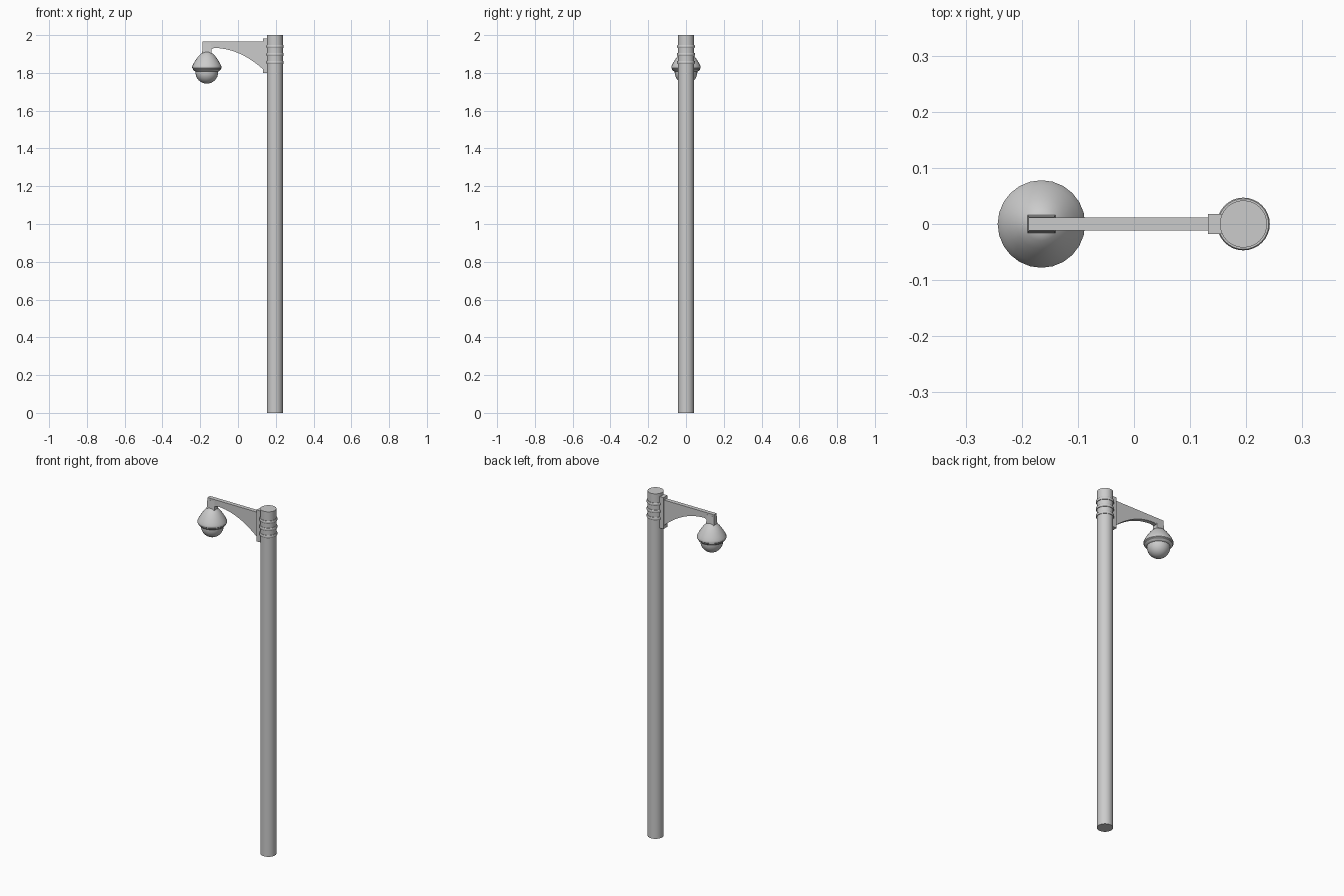
import bpy, bmesh, math

if "Cube" in bpy.data.objects:
    bpy.data.objects.remove(bpy.data.objects["Cube"])

POLE_X, CAM_X = 0.195, -0.165


def finish(name, bm, smooth=True):
    bmesh.ops.recalc_face_normals(bm, faces=bm.faces)
    me = bpy.data.meshes.new(name)
    bm.to_mesh(me)
    bm.free()
    ob = bpy.data.objects.new(name, me)
    bpy.context.collection.objects.link(ob)
    if smooth:
        bpy.context.view_layer.objects.active = ob
        ob.select_set(True)
        bpy.ops.object.shade_smooth_by_angle(angle=math.radians(35))
        ob.select_set(False)
    return ob


def lathe(name, x, profile, n):
    """Revolve (radius, z) points about a vertical axis; zero radius makes a pole."""
    bm = bmesh.new()
    rings = []
    for r, z in profile:
        k = n if r > 0 else 1
        rings.append([bm.verts.new((x + r * math.cos(2 * math.pi * i / n),
                                    r * math.sin(2 * math.pi * i / n), z)) for i in range(k)])
    for a, b in zip(rings, rings[1:]):
        for i in range(n):
            j = (i + 1) % n
            vs = [a[i % len(a)], a[j % len(a)], b[j % len(b)], b[i % len(b)]]
            bm.faces.new(list(dict.fromkeys(vs)))
    return finish(name, bm)


def extrude_y(name, points, half):
    bm = bmesh.new()
    f = bm.faces.new([bm.verts.new((x, -half, z)) for x, z in points])
    new = bmesh.ops.extrude_face_region(bm, geom=[f])["geom"]
    bmesh.ops.translate(bm, vec=(0, 2 * half, 0),
                        verts=[v for v in new if isinstance(v, bmesh.types.BMVert)])
    return finish(name, bm)


# Pole and its three strap clamps
lathe("pole", POLE_X, [(0, 0), (0.042, 0), (0.042, 2), (0, 2)], 32)
for i, z in enumerate((1.94, 1.898, 1.856)):
    lathe(f"clamp_band_{i + 1}", POLE_X,
          [(0.040, z - 0.008), (0.045, z - 0.008), (0.047, z - 0.005),
           (0.047, z + 0.005), (0.045, z + 0.008), (0.040, z + 0.008)], 32)

# Mounting plate against the pole
extrude_y("mounting_plate", [(0.132, 1.80), (0.165, 1.80), (0.165, 1.982), (0.132, 1.982)], 0.018)

# Bracket arm with curved underside
p0, p1, p2 = (-0.125, 1.932), (0.01, 1.93), (0.134, 1.818)
curve = [tuple((1 - t) ** 2 * a + 2 * t * (1 - t) * b + t * t * c for a, b, c in zip(p0, p1, p2))
         for t in (i / 10 for i in range(11))]
extrude_y("bracket_arm", [(-0.188, 1.966), (-0.188, 1.925), (-0.143, 1.925)] + curve
          + [(0.134, 1.966)], 0.012)

# Flared socket joining the arm end to the camera
bm = bmesh.new()
bmesh.ops.create_cube(bm, size=1)
for v in bm.verts:
    top = v.co.z > 0
    v.co = (CAM_X + math.copysign(0.023 if top else 0.025, v.co.x),
            math.copysign(0.0125 if top else 0.017, v.co.y), 1.955 if top else 1.895)
finish("arm_socket", bm, False)

# Camera housing with rim
lathe("camera_housing", CAM_X,
      [(0, 1.911), (0.018, 1.910), (0.030, 1.903), (0.045, 1.888), (0.058, 1.870),
       (0.069, 1.852), (0.076, 1.838), (0.078, 1.832), (0.078, 1.826), (0.074, 1.822),
       (0.074, 1.818), (0.068, 1.811), (0.060, 1.807), (0, 1.807)], 24)

# Dome lens
dome = [(0.060, 1.815)]
for i in range(8):
    a = math.pi / 2 * i / 8
    dome.append((0.060 * math.cos(a), 1.803 - 0.060 * math.sin(a)))
lathe("dome_lens", CAM_X, [(0, 1.815)] + dome + [(0, 1.743)], 24)
